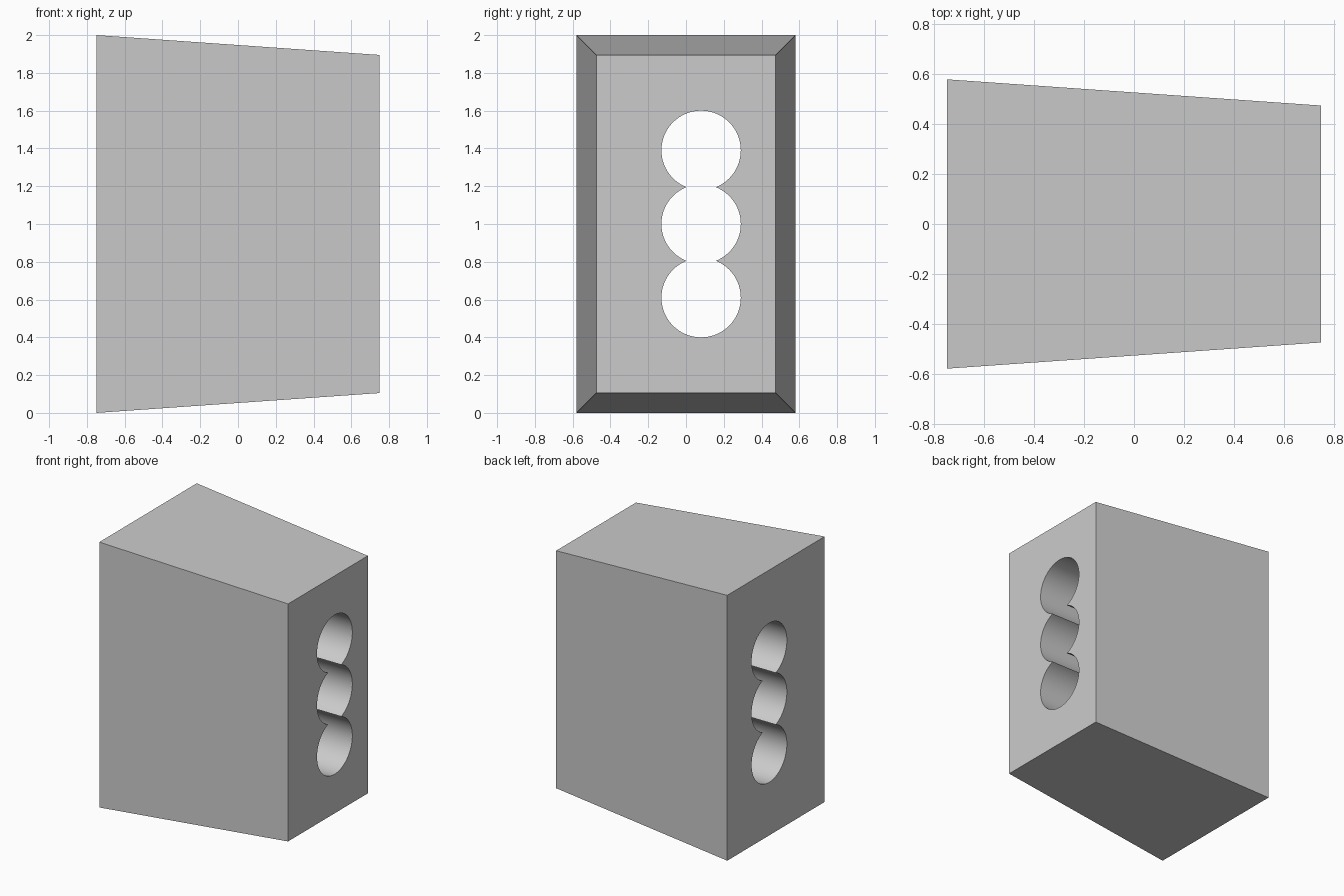
import bpy
import bmesh
from math import pi

cube = bpy.data.objects.get("Cube")
if cube:
    bpy.data.objects.remove(cube, do_unlink=True)

grey = bpy.data.materials.new("light_grey")
grey.use_nodes = True
colour = (0.6, 0.6, 0.6, 1)
grey.diffuse_color = colour
grey.node_tree.nodes["Principled BSDF"].inputs["Base Color"].default_value = colour

HALF_LENGTH, HALF_WIDTH, HALF_HEIGHT = 0.75, 0.58, 1.0
TAPER = 0.105
HOLE_RADIUS, HOLE_Y, HOLE_SPACING = 0.21, 0.08, 0.39

# Block narrowing evenly towards one end
bm = bmesh.new()
bmesh.ops.create_cube(bm, size=2)
for v in bm.verts:
    inset = TAPER if v.co.x > 0 else 0
    v.co = (v.co.x * HALF_LENGTH,
            v.co.y * (HALF_WIDTH - inset),
            HALF_HEIGHT + v.co.z * (HALF_HEIGHT - inset))
mesh = bpy.data.meshes.new("tapered_block")
bm.to_mesh(mesh)
bm.free()
block = bpy.data.objects.new("tapered_block", mesh)
bpy.context.collection.objects.link(block)
mesh.materials.append(grey)

# Three overlapping round channels bored from end to end
cutters = []
for i in (-1, 0, 1):
    bpy.ops.mesh.primitive_cylinder_add(
        vertices=96, radius=HOLE_RADIUS, depth=2,
        location=(0, HOLE_Y, HALF_HEIGHT + i * HOLE_SPACING),
        rotation=(0, pi / 2, 0))
    cutter = bpy.context.object
    cutter.name = "channel_cutter"
    cutter.hide_render = True
    cutter.data.materials.append(grey)
    cutters.append(cutter)
    bore = block.modifiers.new("bore", 'BOOLEAN')
    bore.operation = 'DIFFERENCE'
    bore.solver = 'EXACT'
    bore.object = cutter

bpy.ops.object.select_all(action='DESELECT')
block.select_set(True)
bpy.context.view_layer.objects.active = block
for name in [m.name for m in block.modifiers]:
    bpy.ops.object.modifier_apply(modifier=name)
for cutter in cutters:
    bpy.data.objects.remove(cutter, do_unlink=True)

# Smooth channel walls, crisp edges and cusps
bpy.ops.object.shade_smooth_by_angle(angle=pi / 6)
